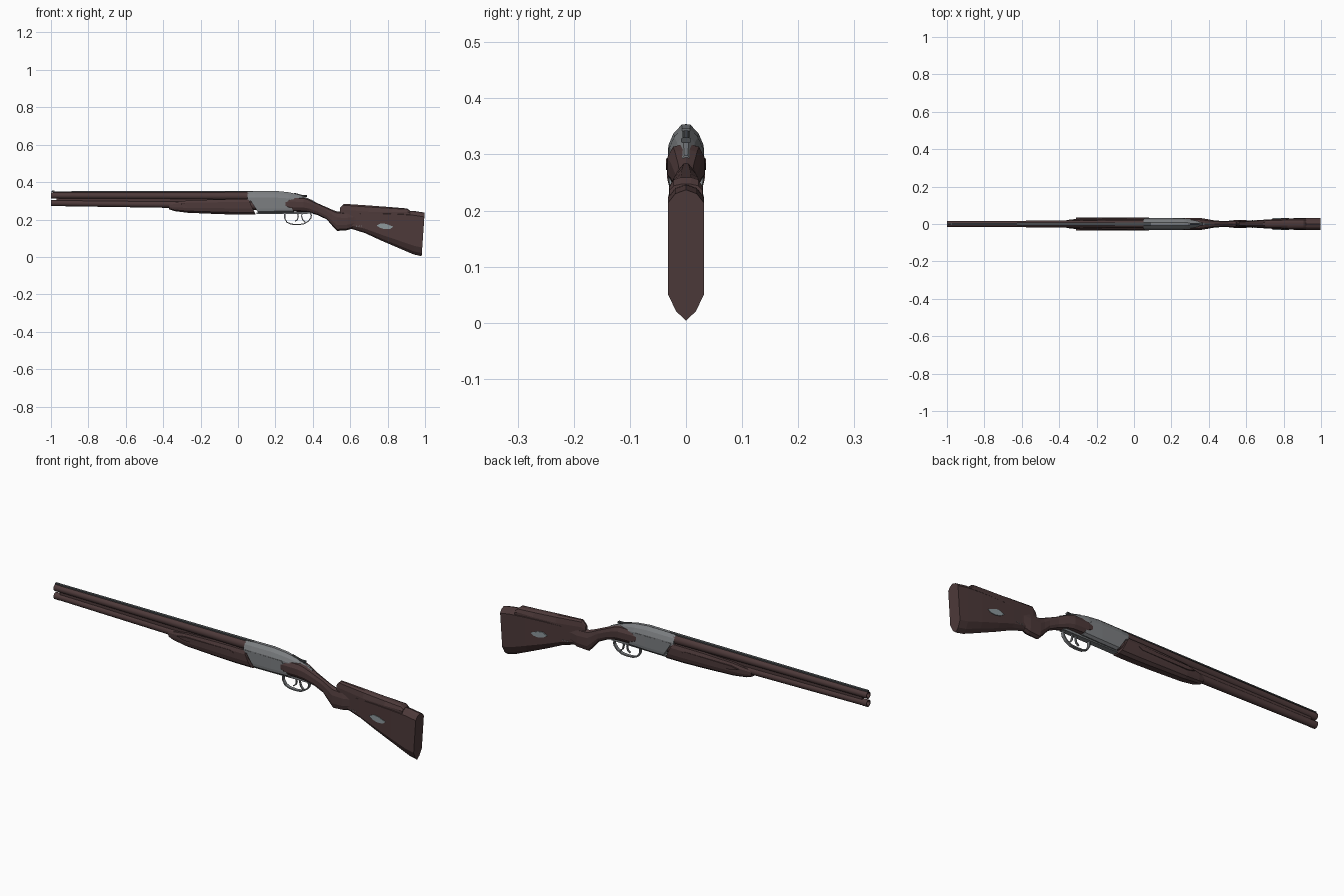
import bpy, bmesh, math

if "Cube" in bpy.data.objects:
    bpy.data.objects.remove(bpy.data.objects["Cube"])

def material(name, col):
    m = bpy.data.materials.new(name)
    m.diffuse_color = (*col, 1)
    m.use_nodes = True
    m.node_tree.nodes["Principled BSDF"].inputs["Base Color"].default_value = m.diffuse_color
    return m

BROWN = material("dark brown", (0.075, 0.042, 0.042))
GREY = material("steel grey", (0.20, 0.21, 0.22))
DARK = material("dark steel", (0.07, 0.075, 0.08))
PALE = material("pale inlay", (0.27, 0.32, 0.34))

def finish(bm, name, mat):
    bmesh.ops.recalc_face_normals(bm, faces=bm.faces)
    me = bpy.data.meshes.new(name)
    bm.to_mesh(me)
    bm.free()
    me.materials.append(mat)
    ob = bpy.data.objects.new(name, me)
    bpy.context.collection.objects.link(ob)
    return ob

def bridge(bm, rings, caps=True, closed=False):
    n = len(rings[0])
    pairs = list(zip(rings, rings[1:])) + ([(rings[-1], rings[0])] if closed else [])
    for a, b in pairs:
        for i in range(n):
            j = (i + 1) % n
            bm.faces.new((a[i], a[j], b[j], b[i]))
    if caps and not closed:
        bm.faces.new(rings[0][::-1])
        bm.faces.new(rings[-1])

def loft(name, half, stations, mat):
    """Half section (y, z fractions, bottom to top) through stations x, z0, z1, half width, lean."""
    sec = half + [(-y, z) for y, z in reversed(half) if y > 0]
    bm = bmesh.new()
    rings = []
    for x, z0, z1, w, *lean in stations:
        k = lean[0] if lean else 0
        rings.append([bm.verts.new((x + k * (f - .5), y * w, z0 + (z1 - z0) * f)) for y, f in sec])
    bridge(bm, rings)
    return finish(bm, name, mat)

def lathe(name, profile, z, zslope, mat, n=16):
    """Closed profile (x, radius) turned about the x direction."""
    bm = bmesh.new()
    rings = [[bm.verts.new((x, r * math.cos(2 * math.pi * i / n),
              z + zslope * (x + 1) + r * math.sin(2 * math.pi * i / n))) for i in range(n)]
             for x, r in profile]
    bridge(bm, rings, closed=True)
    ob = finish(bm, name, mat)
    for p in ob.data.polygons:
        p.use_smooth = abs(p.normal.x) < 0.5
    return ob

def ribbon(name, pts, w, t, mat):
    """Flat strap following (x, z) points."""
    bm = bmesh.new()
    rings = []
    for i, (x, z) in enumerate(pts):
        a, b = pts[max(i - 1, 0)], pts[min(i + 1, len(pts) - 1)]
        dx, dz = b[0] - a[0], b[1] - a[1]
        l = math.hypot(dx, dz)
        nx, nz = -dz / l * t, dx / l * t
        rings.append([bm.verts.new((x + s * nx, y, z + s * nz))
                      for s, y in ((-1, -w), (-1, w), (1, w), (1, -w))])
    bridge(bm, rings)
    return finish(bm, name, mat)

def plate(name, pts, y0, y1, mat):
    """Side outline (x, z) extruded between two y values."""
    bm = bmesh.new()
    bridge(bm, [[bm.verts.new((x, y, z)) for x, z in pts] for y in (y0, y1)])
    return finish(bm, name, mat)

BOX = [(1, 0), (1, 1)]
OCT = [(.6, 0), (1, .22), (1, .78), (.6, 1)]
WOOD = [(0, 0), (.55, .07), (1, .2), (1, .9), (.6, .97), (0, 1)]
GRIP = [(0, 0), (.7, .08), (1, .3), (1, .68), (.7, .92), (0, 1)]

# two stacked barrels with open bores
for nm, z, s in (("upper_barrel", .328, -.003), ("lower_barrel", .288, -.012)):
    lathe(nm, [(-1, .0125), (-1, .0168), (-.975, .0168), (-.97, .016), (-.4, .018),
               (0, .022), (.1, .023), (.1, .01), (-.9, .0125)], z, s, BROWN)
# ribs
loft("barrel_side_rib", BOX, [(-.97, .295, .322, .007), (.1, .285, .322, .012)], BROWN)
loft("top_rib", BOX, [(-1, .346, .351, .006), (.1, .346, .352, .008), (.2, .346, .353, .008)], DARK)
loft("rib_base", BOX, [(-.99, .338, .347, .003), (.1, .335, .347, .004)], BROWN)
loft("front_bead", OCT, [(-.995, .35, .3545, .002), (-.98, .35, .3545, .002)], GREY)

# fore-end
loft("fore_end", [(.45, 0), (.85, .14), (1, .4), (1, .8), (.8, 1)],
     [(-.37, .255, .285, .018), (-.34, .245, .292, .024), (-.27, .236, .302, .030),
      (-.1, .229, .308, .033), (.0, .226, .309, .034), (.075, .226, .309, .034, -.04)], BROWN)
for s, nm in ((-1, "front"), (1, "back")):
    plate("fore_end_panel_" + nm, [(-.31, .283), (-.27, .272), (-.02, .274), (.0, .284),
          (-.02, .293), (-.27, .291)], s * .028, s * .0355, BROWN)

# receiver
loft("receiver_body", [(.6, 0), (.95, .12), (1, .3), (1, 1)],
     [(.085, .234, .312, .031, -.05), (.2, .235, .312, .032), (.28, .238, .312, .031, -.04)], GREY)
loft("receiver_top", [(1, 0), (1, .35), (.72, .72), (.25, 1)],
     [(.05, .298, .350, .028), (.09, .298, .352, .031), (.2, .298, .353, .031),
      (.27, .295, .346, .029), (.33, .29, .332, .022), (.41, .27, .298, .012)], GREY)
loft("receiver_bottom", BOX, [(.1, .229, .237, .014), (.4, .231, .242, .012)], GREY)
# top lever
loft("top_lever", OCT, [(.30, .335, .343, .006), (.345, .322, .331, .006), (.37, .32, .330, .009)], DARK)

# stock: head, grip and butt
loft("stock_grip", GRIP,
     [(.25, .26, .308, .031), (.275, .243, .32, .033), (.35, .24, .32, .033), (.38, .237, .31, .028),
      (.43, .222, .285, .019), (.475, .2, .265, .016), (.505, .165, .252, .017),
      (.53, .139, .243, .020), (.585, .143, .24, .022), (.62, .155, .24, .018),
      (.66, .14, .24, .019)], BROWN)
loft("stock_butt", WOOD,
     [(.60, .152, .238, .016), (.68, .127, .243, .022), (.76, .09, .247, .027), (.86, .047, .248, .031),
      (.94, .013, .246, .032), (.99, .004, .237, .032, .016)], BROWN)
# raised cheek comb
loft("comb", [(1, 0), (1, .6), (.75, .9), (.3, 1)],
     [(.545, .215, .262, .009), (.565, .205, .284, .014), (.7, .19, .275, .023),
      (.82, .2, .266, .028), (.905, .215, .259, .030), (.92, .22, .247, .029)], BROWN)

# trigger guard and triggers
ribbon("trigger_guard", [(.25, .236), (.25, .205), (.262, .185), (.285, .175), (.32, .173), (.35, .176),
                         (.375, .19), (.39, .208), (.392, .222), (.385, .236)], .008, .0028, GREY)
ribbon("trigger", [(.318, .236), (.322, .215), (.318, .2), (.305, .19)], .004, .003, GREY)
ribbon("guard_rear_curl", [(.345, .236), (.34, .22), (.345, .2), (.36, .184)], .005, .0025, GREY)

# wing-shaped inlay and studs on both sides of the butt
for s, nm in ((-1, "front"), (1, "back")):
    plate("inlay_" + nm, [(.74, .168), (.765, .18), (.79, .177), (.83, .162), (.815, .15),
          (.785, .148), (.76, .155)], s * .024, s * .0315, PALE)
    for i in range(3):
        x = .63 + i * .014
        plate("stud_%s_%d" % (nm, i), [(x, .165), (x + .003, .168), (x + .006, .165), (x + .003, .162)],
              s * .017, s * .0225, PALE)
